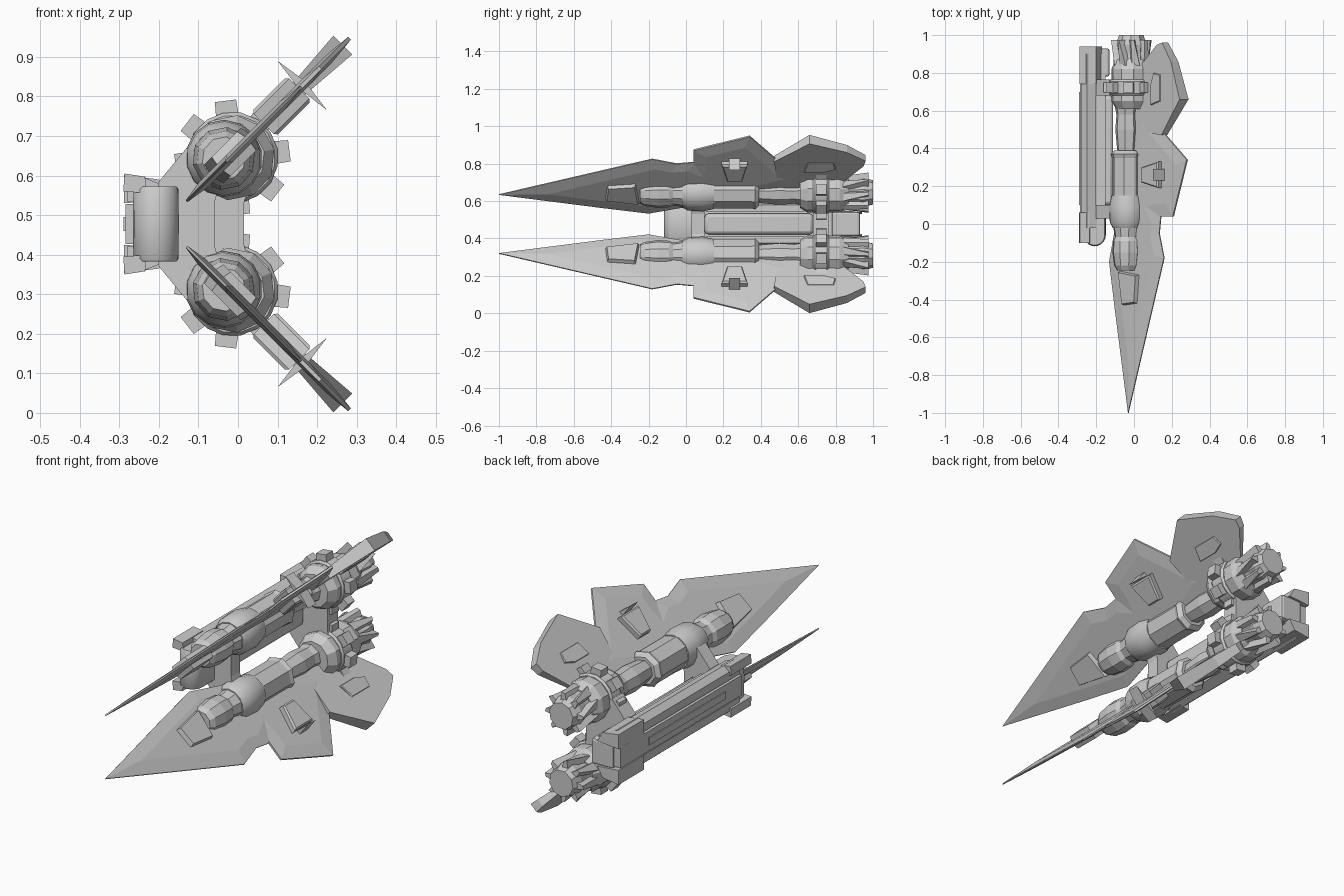
import bpy, bmesh, math
from mathutils import Vector

if "Cube" in bpy.data.objects:
    bpy.data.objects.remove(bpy.data.objects["Cube"])

MID = 0.4775          # height of the mirror plane
WING = 0.665          # wing plane: x = z - WING
GREY = (0.6, 0.6, 0.6, 1)
hull = bpy.data.materials.new("hull_grey")
hull.use_nodes = True
hull.diffuse_color = GREY
hull.node_tree.nodes["Principled BSDF"].inputs["Base Color"].default_value = GREY


def finish(name, bm, bevel=0, smooth=False, mirror=True):
    """Turn a bmesh into an object, mirrored top to bottom by default."""
    bmesh.ops.recalc_face_normals(bm, faces=bm.faces)
    bmesh.ops.translate(bm, verts=bm.verts, vec=(0, 0, -MID))
    me = bpy.data.meshes.new(name)
    bm.to_mesh(me)
    bm.free()
    me.materials.append(hull)
    ob = bpy.data.objects.new(name, me)
    ob.location.z = MID
    bpy.context.collection.objects.link(ob)
    if bevel:
        b = ob.modifiers.new("bevel", "BEVEL")
        b.width, b.segments = bevel, 2
    if mirror:
        m = ob.modifiers.new("mirror", "MIRROR")
        m.use_axis = (False, False, True)
    if smooth:
        bpy.ops.object.select_all(action='DESELECT')
        ob.select_set(True)
        bpy.context.view_layer.objects.active = ob
        bpy.ops.object.shade_smooth_by_angle(angle=math.radians(35))
    return ob


def loft(name, rings, **kw):
    """Skin a list of equal-length point rings and cap both ends."""
    bm = bmesh.new()
    rows = [[bm.verts.new(p) for p in ring] for ring in rings]
    n = len(rows[0])
    for a, b in zip(rows, rows[1:]):
        for i in range(n):
            j = (i + 1) % n
            bm.faces.new((a[i], a[j], b[j], b[i]))
    bm.faces.new(rows[0])
    bm.faces.new(rows[-1])
    return finish(name, bm, **kw)


def prism(name, pts, y0, y1, **kw):
    """Extrude an (x, z) profile along y."""
    return loft(name, [[(x, y, z) for x, z in pts] for y in (y0, y1)], **kw)


def core(name, x0, x1, y0, y1, half, **kw):
    """Box centred on the mirror plane."""
    a, b = MID - half, MID + half
    return prism(name, [(x0, a), (x1, a), (x1, b), (x0, b)], y0, y1, mirror=False, **kw)


def turned(name, profile, cx, cz, sides, turn=0.2, **kw):
    """Revolve (y, radius) pairs about an axis along y."""
    angles = [turn + math.tau * i / sides for i in range(sides)]
    return loft(name, [[(cx + r * math.cos(a), y, cz + r * math.sin(a)) for a in angles]
                       for y, r in profile], **kw)


def plate(name, pts, edge, crown, inset=0.7, flare=0):
    """Faceted plate in the slanted wing plane, from a (y, z) outline; flare thickens it outward."""
    cy = sum(p[0] for p in pts) / len(pts)
    cz = sum(p[1] for p in pts) / len(pts)

    def ring(scale, off, sign):
        out = []
        for y, z in pts:
            y, z = cy + (y - cy) * scale, cz + (z - cz) * scale
            o = sign * (off + flare * max(0, z - .66)) / math.sqrt(2)
            out.append((z - WING + o, y, z - o))
        return out
    return loft(name, [ring(inset, crown, -1), ring(1, edge, -1),
                       ring(1, edge, 1), ring(inset, crown, 1)])


def radial(centre, degrees, outline):
    """Place (radius, sideways) points around an axis along y."""
    a = math.radians(degrees)
    out, side = Vector((math.cos(a), math.sin(a))), Vector((-math.sin(a), math.cos(a)))
    return [Vector(centre) + out * r + side * w for r, w in outline]


# Wings
plate("wing_blade", [(-1, .635), (-.18, .825), (-.05, .8), (.06, .81), (.42, .68),
                     (.25, .58), (0, .57), (-.2, .535), (-.45, .565)], .003, .012)
plate("wing_middle", [(.04, .79), (.04, .873), (.34, .947), (.47, .835), (.62, .7),
                      (.3, .62), (0, .64)], .005, .012)
plate("wing_rear_lobe", [(.47, .825), (.66, .93), (.86, .88), (.96, .83), (.95, .8),
                         (.82, .69), (.5, .66)], .004, .004, .6, flare=.11)
plate("wing_rear_panel", [(.63, .77), (.65, .82), (.79, .82), (.8, .785), (.74, .77)], .022, .026, .95)
plate("fore_panel", [(-.43, .62), (-.42, .69), (-.27, .7), (-.25, .6)], .012, .034, .92)

# Wing clamps and their spikes
plate("wing_clamp", [(.19, .82), (.33, .82), (.3, .73), (.22, .73)], .036, .044, .88)
prism("clamp_spike", [(.1, .89), (.152, .822), (.225, .765), (.168, .84)], .23, .29)

# Engine pods
POD = (-.036, .643)
turned("pod_nose", [(-.245, .055), (-.22, .07), (-.15, .08), (-.09, .076), (-.07, .066), (0, .078)],
       *POD, 10)
turned("pod_collar", [(-.02, .078), (.01, .094), (.09, .098), (.15, .085)], *POD, 14, smooth=True)
turned("pod_casing", [(.11, .075), (.15, .083), (.35, .083), (.37, .09), (.39, .07)], *POD, 8)
turned("pod_neck", [(.36, .05), (.41, .056), (.5, .064), (.58, .058), (.64, .07)], *POD, 8)
REAR = (-.014, .645)
turned("engine_drum", [(.61, .082), (.65, .108), (.74, .106), (.82, .108), (.87, .085)], *REAR, 10)
turned("drum_band", [(.68, .108), (.69, .116), (.755, .116), (.765, .108)], *REAR, 16, smooth=True)
turned("engine_nozzle", [(.85, .08), (.9, .076), (.95, .082), (1, .066)], *REAR, 9)

# Cooling tabs around the drum, with crooked fins on the nozzle behind them
for i in range(8):
    tab = radial(REAR, 7 + 45 * i, [(.08, -.03), (.145, -.027), (.145, .027), (.08, .03)])
    prism("engine_tab", tab, .695, .75)
    root = radial(REAR, 30 + 45 * i, [(.05, -.035), (.098, -.02), (.09, .02), (.05, .03)])
    tip = radial(REAR, 42 + 45 * i, [(.05, -.02), (.108, -.008), (.1, .008), (.05, .02)])
    loft("nozzle_fin", [[(x, y, z) for x, z in ring] for ring, y in ((root, .84), (tip, .975))])

# Curved struts joining the pods to the central body
for name, y0, y1, reach in (("front_strut", .03, .1, -.06), ("rear_strut", .68, .765, .015)):
    prism(name, [(-.21, .54), (-.2, .585), (-.13, .67), (-.04, .62), (reach + .01, .565),
                 (reach, .53), (reach, MID), (-.2, MID)], y0, y1)

# Rounded barrel at the front of the body
arc = [math.pi + math.pi * i / 10 for i in range(11)]
loft("body_nose", [[(-.2075 + r * math.cos(a), -.06 + r * math.sin(a), MID + h) for a in arc]
                   + [(-.2075 + r, .06, MID + h), (-.2075 - r, .06, MID + h)]
                   for r, h in ((.052, -.095), (.057, -.088), (.058, 0), (.057, .088), (.052, .095))],
     smooth=True, mirror=False)

# Central body
core("body_spine", -.25, -.15, .04, .9, .07)
core("inner_slab", -.17, -.11, .1, .68, .055, bevel=.018, smooth=True)
core("outer_slab", -.285, -.24, -.03, .92, .05)
core("outer_ridge", -.29, -.26, .1, .7, .018)
core("tail_block", -.25, -.13, .78, .93, .065, bevel=.012)
prism("shoulder_rail", [(-.28, .535), (-.28, .575), (-.25, .6), (-.2, .58), (-.2, .53)], -.02, .9)
prism("rail_front_block", [(-.29, .56), (-.287, .605), (-.235, .597), (-.23, .555)], -.1, .06)
prism("rail_rear_block", [(-.288, .53), (-.288, .602), (-.2, .59), (-.17, .54)], .74, .94)
